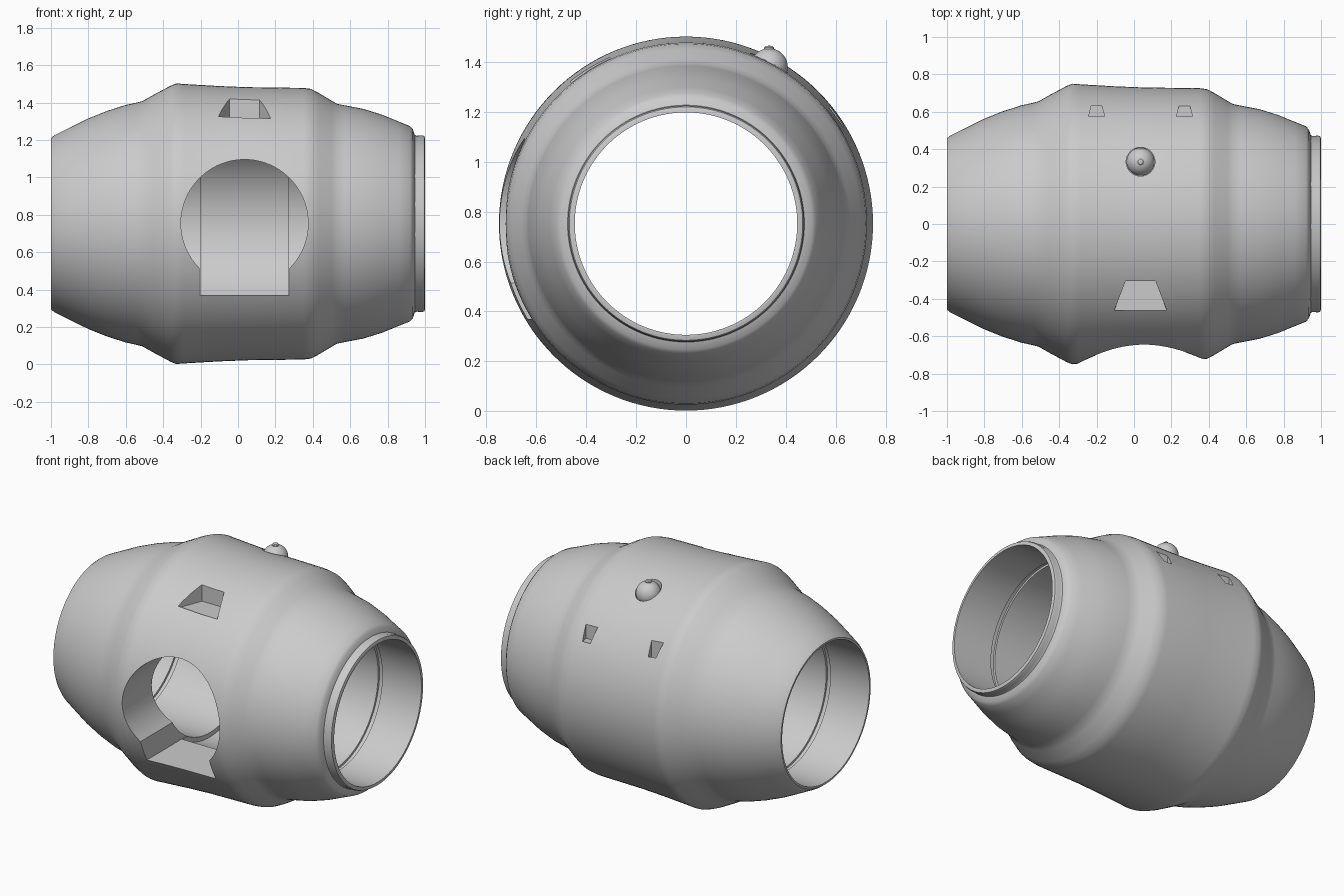
import bpy, bmesh, math
from mathutils import Matrix, Vector

old = bpy.data.objects.get("Cube")
if old:
    bpy.data.objects.remove(old, do_unlink=True)

AXIS_Z = 0.752
MID_X = 0.035


def material(name, colour):
    mat = bpy.data.materials.new(name)
    mat.use_nodes = True
    mat.diffuse_color = colour
    mat.node_tree.nodes["Principled BSDF"].inputs["Base Color"].default_value = colour
    return mat


grey = material("plain grey", (0.6, 0.6, 0.6, 1))


def make_object(name, bm):
    bmesh.ops.recalc_face_normals(bm, faces=bm.faces)
    mesh = bpy.data.meshes.new(name)
    bm.to_mesh(mesh)
    bm.free()
    obj = bpy.data.objects.new(name, mesh)
    bpy.context.collection.objects.link(obj)
    mesh.materials.append(grey)
    return obj


def smooth(obj, degrees):
    bpy.ops.object.select_all(action="DESELECT")
    obj.select_set(True)
    bpy.context.view_layer.objects.active = obj
    bpy.ops.object.shade_smooth_by_angle(angle=math.radians(degrees))


def revolve(name, profile, axis, centre, steps, closed):
    """Spin a profile of (along, radius) points around the x or z axis."""
    bm = bmesh.new()
    verts = []
    for along, radius in profile:
        co = (along, 0, radius) if axis == "X" else (radius, 0, along)
        verts.append(bm.verts.new(Vector(co) + Vector(centre)))
    pairs = list(zip(verts, verts[1:]))
    if closed:
        pairs.append((verts[-1], verts[0]))
    edges = [bm.edges.new(p) for p in pairs]
    direction = (1, 0, 0) if axis == "X" else (0, 0, 1)
    bmesh.ops.spin(bm, geom=verts + edges, cent=centre, axis=direction,
                   angle=math.tau, steps=steps)
    bmesh.ops.remove_doubles(bm, verts=bm.verts, dist=0.0002)
    return make_object(name, bm)


def prism(name, outline, direction):
    """Extrude a closed outline of 3D points."""
    bm = bmesh.new()
    face = bm.faces.new([bm.verts.new(p) for p in outline])
    new = bmesh.ops.extrude_face_region(bm, geom=[face])["geom"]
    moved = [v for v in new if isinstance(v, bmesh.types.BMVert)]
    bmesh.ops.translate(bm, verts=moved, vec=direction)
    return make_object(name, bm)


def cut(target, cutter):
    cutter.hide_render = True
    mod = target.modifiers.new("cut", "BOOLEAN")
    mod.operation = "DIFFERENCE"
    mod.solver = "EXACT"
    mod.object = cutter
    bpy.context.view_layer.objects.active = target
    bpy.ops.object.modifier_apply(modifier=mod.name)
    bpy.data.objects.remove(cutter, do_unlink=True)


# Hollow barrel: outer skin, then the bore with its grooves
outer = [(-1, 0.458), (-0.98, 0.474), (-0.9, 0.514), (-0.8, 0.563), (-0.7, 0.603),
         (-0.6, 0.635), (-0.54, 0.648), (-0.51, 0.656), (-0.45, 0.69), (-0.36, 0.738),
         (-0.33, 0.75), (-0.29, 0.747), (-0.1, 0.736), (0.05, 0.73), (0.35, 0.726),
         (0.39, 0.721), (0.43, 0.7), (0.5, 0.658), (0.53, 0.641), (0.57, 0.633),
         (0.67, 0.614), (0.77, 0.583), (0.86, 0.546), (0.92, 0.522), (0.935, 0.505),
         (0.945, 0.475), (0.955, 0.47), (0.985, 0.473), (0.996, 0.468), (1, 0.455)]
bore = [(1, 0.446)]
for low, high, radius in [(0.69, 0.72, 0.46), (-0.2, 0.27, 0.475), (-0.72, -0.69, 0.46)]:
    bore += [(high, 0.446), (high, radius), (low, radius), (low, 0.446)]
bore.append((-1, 0.446))
barrel = revolve("barrel_body", outer + bore, "X", (0, 0, AXIS_Z), 128, True)

# Front doorway: round top with a square foot, cut through to the bore
RADIUS, HALF, FOOT = 0.34, 0.24, 0.37
start = -math.acos(HALF / RADIUS)
sweep = math.pi - 2 * start
doorway = [(MID_X - HALF, -1, FOOT), (MID_X + HALF, -1, FOOT)]
for i in range(65):
    a = start + sweep * i / 64
    doorway.append((MID_X + RADIUS * math.cos(a), -1, 0.755 + RADIUS * math.sin(a)))
cut(barrel, prism("doorway_cutter", doorway, (0, 0.95, 0)))


# Flat-floored notches, each a trapezoid seen from above
def notch(x, wide, narrow, y_wide, y_narrow, floor):
    outline = [(x - wide, y_wide, floor), (x + wide, y_wide, floor),
               (x + narrow, y_narrow, floor), (x - narrow, y_narrow, floor)]
    cut(barrel, prism("notch_cutter", outline, (0, 0, 0.5)))


notch(MID_X, 0.14, 0.08, -0.462, -0.305, 1.313)
for side in (-1, 1):
    notch(MID_X + side * 0.235, 0.043, 0.028, 0.575, 0.632, 1.105)

# Socket for the knob
KNOB = (MID_X, 0.333, 0)
socket = [(1.34, 0), (1.34, 0.077), (1.7, 0.077), (1.7, 0)]
cut(barrel, revolve("socket_cutter", socket, "Z", KNOB, 48, False))
smooth(barrel, 35)

# Knob: a ball with a small nub on top
ball = [(1.38 + 0.075 * math.sin(a), 0.075 * math.cos(a))
        for a in [math.pi * (i / 24 - 0.5) for i in range(25)]]
smooth(revolve("knob_ball", ball, "Z", KNOB, 48, False), 35)
nub = [(1.44, 0), (1.44, 0.02), (1.458, 0.02), (1.464, 0.014), (1.466, 0)]
smooth(revolve("knob_nub", nub, "Z", KNOB, 24, False), 35)
